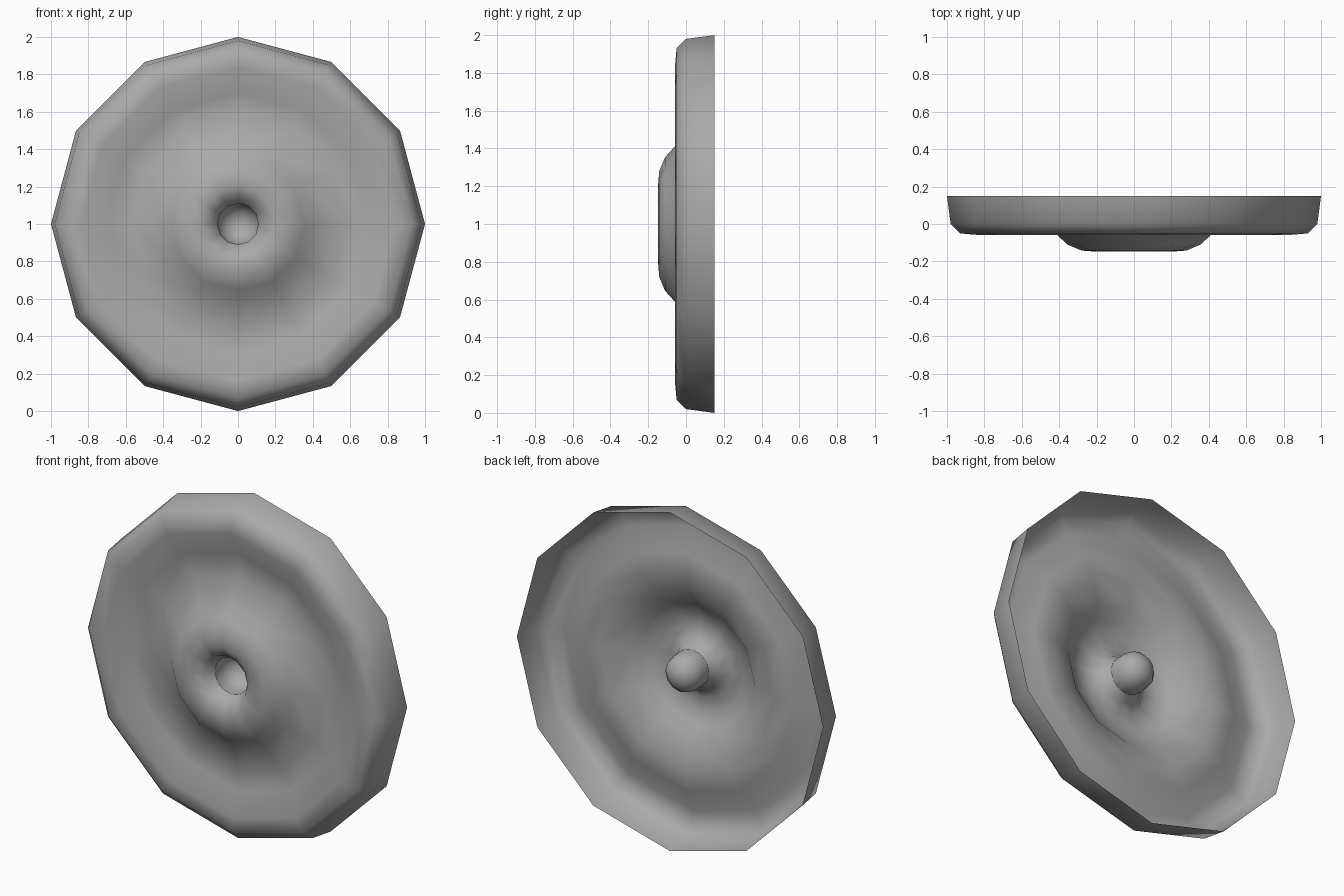
import bpy, bmesh, math

if "Cube" in bpy.data.objects:
    bpy.data.objects.remove(bpy.data.objects["Cube"])

SIDES = 12

# Mid-grey finish
grey = bpy.data.materials.new("mid_grey")
grey.diffuse_color = (0.4, 0.4, 0.4, 1)
grey.use_nodes = True
grey.node_tree.nodes["Principled BSDF"].inputs["Base Color"].default_value = grey.diffuse_color


def lathe(name, profile, smooth_angle):
    """Spin (radius, y) points round the y axis at z = 1, as a thin open shell."""
    bm = bmesh.new()
    rings = []
    for r, y in profile:
        if r == 0:
            rings.append([bm.verts.new((0, y, 1))] * SIDES)
        else:
            rings.append([bm.verts.new((r * math.cos(2 * math.pi * i / SIDES), y,
                                        1 + r * math.sin(2 * math.pi * i / SIDES)))
                          for i in range(SIDES)])
    for a, b in zip(rings, rings[1:]):
        for i in range(SIDES):
            j = (i + 1) % SIDES
            corners = list(dict.fromkeys((a[i], a[j], b[j], b[i])))
            bm.faces.new(corners)
    bmesh.ops.recalc_face_normals(bm, faces=bm.faces)
    # the front of the shell faces -y
    bm.normal_update()
    if sum(f.normal.y * f.calc_area() for f in bm.faces) > 0:
        bmesh.ops.reverse_faces(bm, faces=bm.faces)
    mesh = bpy.data.meshes.new(name)
    bm.to_mesh(mesh)
    bm.free()
    mesh.materials.append(grey)
    obj = bpy.data.objects.new(name, mesh)
    bpy.context.collection.objects.link(obj)
    bpy.ops.object.select_all(action='DESELECT')
    obj.select_set(True)
    bpy.context.view_layer.objects.active = obj
    bpy.ops.object.shade_smooth_by_angle(angle=math.radians(smooth_angle))
    return obj


# Dished disc: outer wall, rounded lip, shallow valley, raised hub, neck
lathe("dished_disc", [
    (1.0, 0.15), (0.98, 0.0), (0.93, -0.05), (0.84, -0.058),
    (0.70, 0.0), (0.57, 0.0), (0.41, -0.06), (0.355, -0.11),
    (0.28, -0.142), (0.20, -0.148), (0.14, -0.11), (0.11, -0.06)], 80)

# Rounded cup closing the centre hole and bulging out behind
lathe("centre_cup", [
    (0.11, -0.06), (0.113, -0.01), (0.10, 0.05), (0.06, 0.09), (0, 0.105)], 80)
